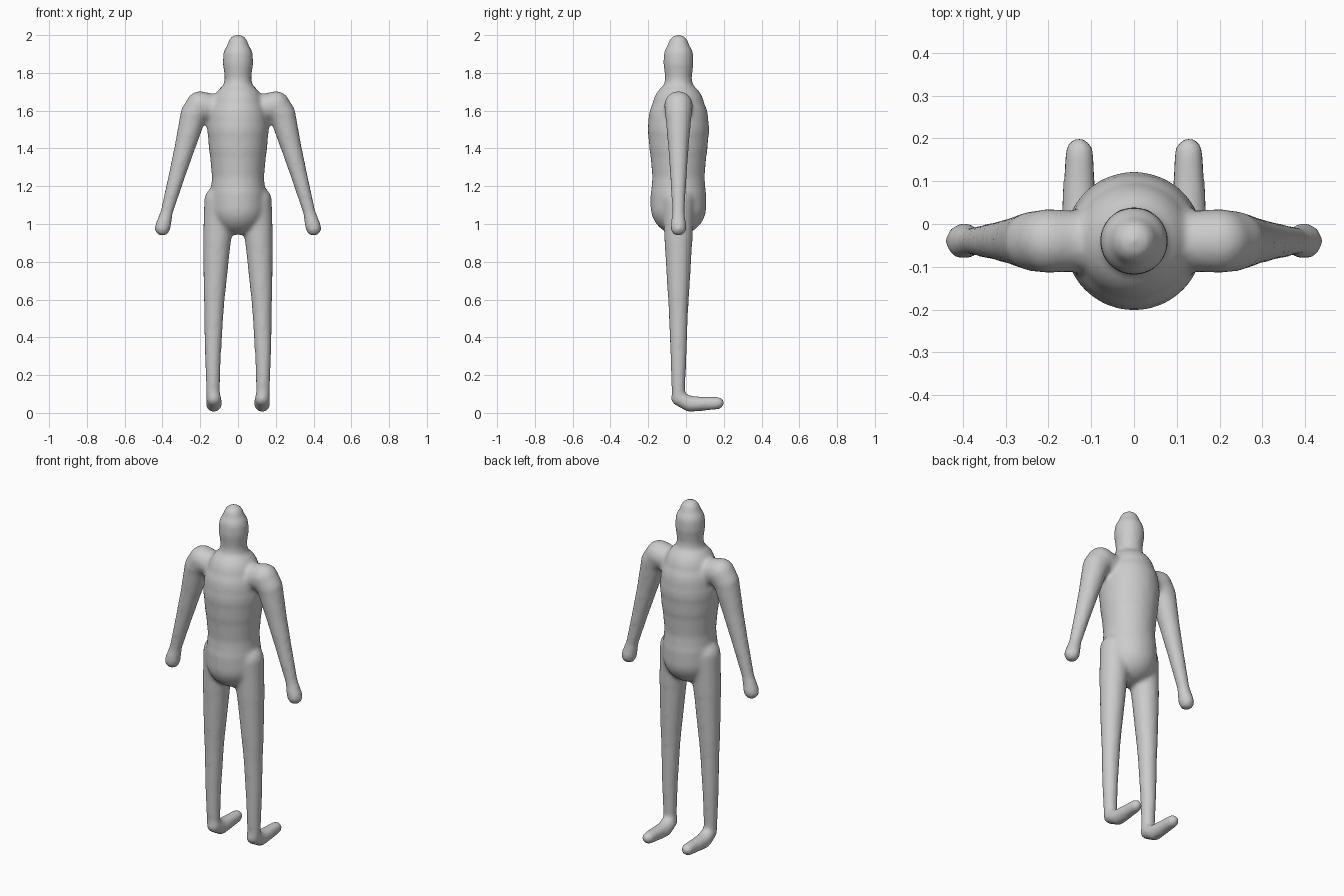
import bpy
import bmesh
from mathutils import Vector

cube = bpy.data.objects.get("Cube")
if cube:
    bpy.data.objects.remove(cube, do_unlink=True)

DEPTH = -0.04   # y of the body's central axis


def capsule(a, b, r_a, r_b):
    """Rounded, tapered bar from a to b."""
    bm = bmesh.new()
    bmesh.ops.create_uvsphere(bm, u_segments=28, v_segments=15, radius=1)
    turn = (b - a).to_track_quat('Z', 'Y')
    for v in bm.verts:
        centre, radius = (b, r_b) if v.co.z > 0 else (a, r_a)
        v.co = centre + turn @ (v.co * radius)
    mesh = bpy.data.meshes.new("part")
    bm.to_mesh(mesh)
    bm.free()
    return mesh


def limb(path, side=1):
    """Chain of capsules through (x, y, z, radius) points."""
    points = [(Vector((side * x, y, z)), r) for x, y, z, r in path]
    return [capsule(a, b, r_a, r_b) for (a, r_a), (b, r_b) in zip(points, points[1:])]


# Head, neck and torso: (height, radius) up the central axis
trunk = [(0, DEPTH, z, r) for z, r in [
    (1.09, 0.148), (1.15, 0.148), (1.25, 0.138), (1.4, 0.154), (1.5, 0.164), (1.56, 0.158),
    (1.62, 0.138), (1.7, 0.085), (1.77, 0.07), (1.85, 0.081), (1.89, 0.079), (1.948, 0.055)]]

# Arm: chest, shoulder, elbow, wrist, hand
arm = [(x, DEPTH, z, r) for x, z, r in [
    (0.1, 1.61, 0.07), (0.2, 1.628, 0.076), (0.235, 1.58, 0.071), (0.275, 1.43, 0.057),
    (0.317, 1.28, 0.046), (0.378, 1.06, 0.033), (0.395, 0.995, 0.042), (0.4, 0.978, 0.042)]]

# Leg: hip, thigh, knee, shin, ankle
leg = [(x, DEPTH, z, r) for x, z, r in [
    (0.095, 1.12, 0.085), (0.112, 0.9, 0.074), (0.125, 0.62, 0.057), (0.127, 0.54, 0.052),
    (0.133, 0.3, 0.043), (0.132, 0.11, 0.036), (0.128, 0.075, 0.039)]]

# Foot: heel to toe
foot = [(0.128, -0.035, 0.075, 0.04), (0.128, 0.02, 0.047, 0.043),
        (0.128, 0.1, 0.049, 0.038), (0.128, 0.168, 0.052, 0.034)]

# Gather the parts into one skin
parts = limb(trunk)
for path in (arm, leg, foot):
    for side in (1, -1):
        parts += limb(path, side)
bm = bmesh.new()
for part in parts:
    bm.from_mesh(part)
    bpy.data.meshes.remove(part)
mesh = bpy.data.meshes.new("body")
bm.to_mesh(mesh)
bm.free()
body = bpy.data.objects.new("body", mesh)
bpy.context.collection.objects.link(body)

# Plain grey skin
grey = bpy.data.materials.new("light grey")
grey.use_nodes = True
colour = (0.6, 0.6, 0.6, 1)
grey.diffuse_color = colour
grey.node_tree.nodes["Principled BSDF"].inputs["Base Color"].default_value = colour
mesh.materials.append(grey)

# Fuse the parts and soften the joins
fuse = body.modifiers.new("fuse", 'REMESH')
fuse.mode = 'VOXEL'
fuse.voxel_size = 0.011
fuse.use_smooth_shade = True
soften = body.modifiers.new("soften", 'SMOOTH')
soften.factor = 0.5
soften.iterations = 10
